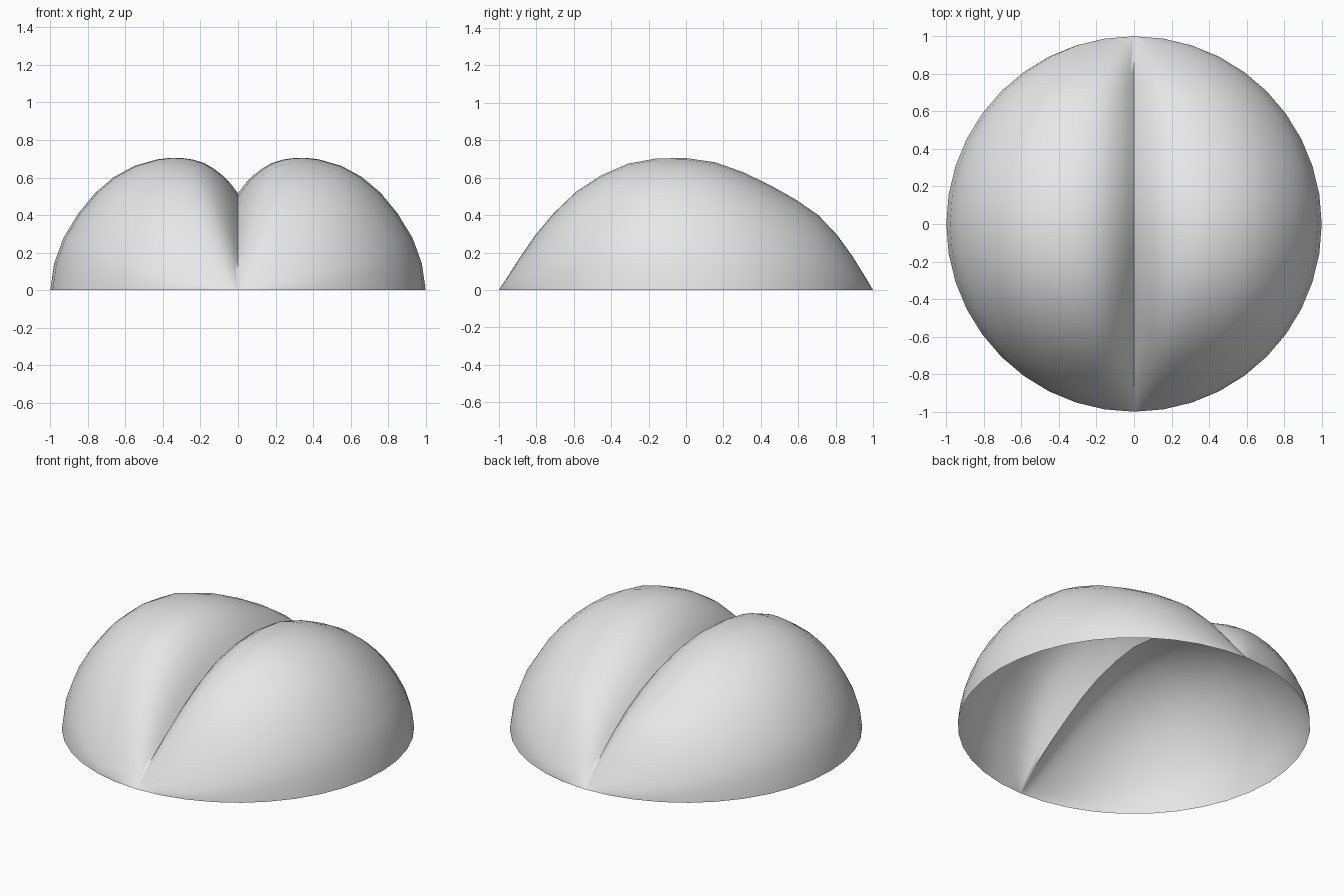
import bpy, bmesh, math

if "Cube" in bpy.data.objects:
    bpy.data.objects.remove(bpy.data.objects["Cube"])

# Height along the length (y, z): rounded lobe ridge and the central crease
RIDGE = [(-1, 0), (-0.8, 0.3), (-0.6, 0.515), (-0.4, 0.64), (-0.25, 0.69), (-0.08, 0.707),
         (0.07, 0.698), (0.2, 0.67), (0.37, 0.6), (0.6, 0.475), (0.74, 0.37), (0.87, 0.21), (1, 0)]
CREASE = [(-1, 0), (-0.89, 0.105), (-0.67, 0.26), (-0.38, 0.425), (-0.1, 0.505), (0.05, 0.513),
          (0.3, 0.465), (0.6, 0.33), (0.88, 0.118), (1, 0)]
# Cross-section of one lobe: fraction of half width, fraction of height
INNER = [(0, 0), (0.035, 0.25), (0.08, 0.50), (0.13, 0.70), (0.18, 0.85), (0.24, 0.95), (0.30, 0.995)]
OUTER = [(0.36, 1), (0.43, 0.988), (0.55, 0.94), (0.66, 0.855), (0.76, 0.735), (0.85, 0.58),
         (0.93, 0.395), (0.98, 0.2), (1, 0)]
STEPS = 20


def smooth_value(table, x):
    """Cubic interpolation through the table points."""
    n = len(table)

    def slope(i):
        a, b = table[max(i - 1, 0)], table[min(i + 1, n - 1)]
        return (b[1] - a[1]) / (b[0] - a[0])

    for i in range(n - 1):
        (x0, z0), (x1, z1) = table[i], table[i + 1]
        if x <= x1 or i == n - 2:
            d = x1 - x0
            t = min(max((x - x0) / d, 0), 1)
            return ((2*t**3 - 3*t*t + 1) * z0 + (t**3 - 2*t*t + t) * d * slope(i)
                    + (3*t*t - 2*t**3) * z1 + (t**3 - t*t) * d * slope(i + 1))


# Open two-lobed shell, lofted from the front pole to the back pole
bm = bmesh.new()
rows = []
for k in range(STEPS + 1):
    a = math.pi * k / STEPS
    y, w = -math.cos(a), math.sin(a)
    if k in (0, STEPS):
        w, h, c = 0.0, 0.0, 0.0
    else:
        h, c = smooth_value(RIDGE, y), smooth_value(CREASE, y)
    half = [(u * w, c + (h - c) * f) for u, f in INNER] + [(u * w, h * f) for u, f in OUTER]
    section = [(-x, z) for x, z in reversed(half[1:])] + half
    rows.append([bm.verts.new((x, y, z)) for x, z in section])
for r0, r1 in zip(rows, rows[1:]):
    for i in range(len(r0) - 1):
        bm.faces.new((r0[i], r0[i + 1], r1[i + 1], r1[i]))
bmesh.ops.remove_doubles(bm, verts=bm.verts, dist=1e-5)

# Smooth lobes with a sharp crease that fades out at both ends
for f in bm.faces:
    f.smooth = True
for e in bm.edges:
    if all(abs(v.co.x) < 1e-6 and abs(v.co.y) < 0.9 for v in e.verts):
        e.smooth = False

mesh = bpy.data.meshes.new("two_lobed_shell")
bm.to_mesh(mesh)
bm.free()
shell = bpy.data.objects.new("two_lobed_shell", mesh)
bpy.context.collection.objects.link(shell)

grey = bpy.data.materials.new("light_grey")
grey.diffuse_color = (0.8, 0.8, 0.8, 1)
grey.use_nodes = True
grey.node_tree.nodes["Principled BSDF"].inputs["Base Color"].default_value = grey.diffuse_color
mesh.materials.append(grey)
